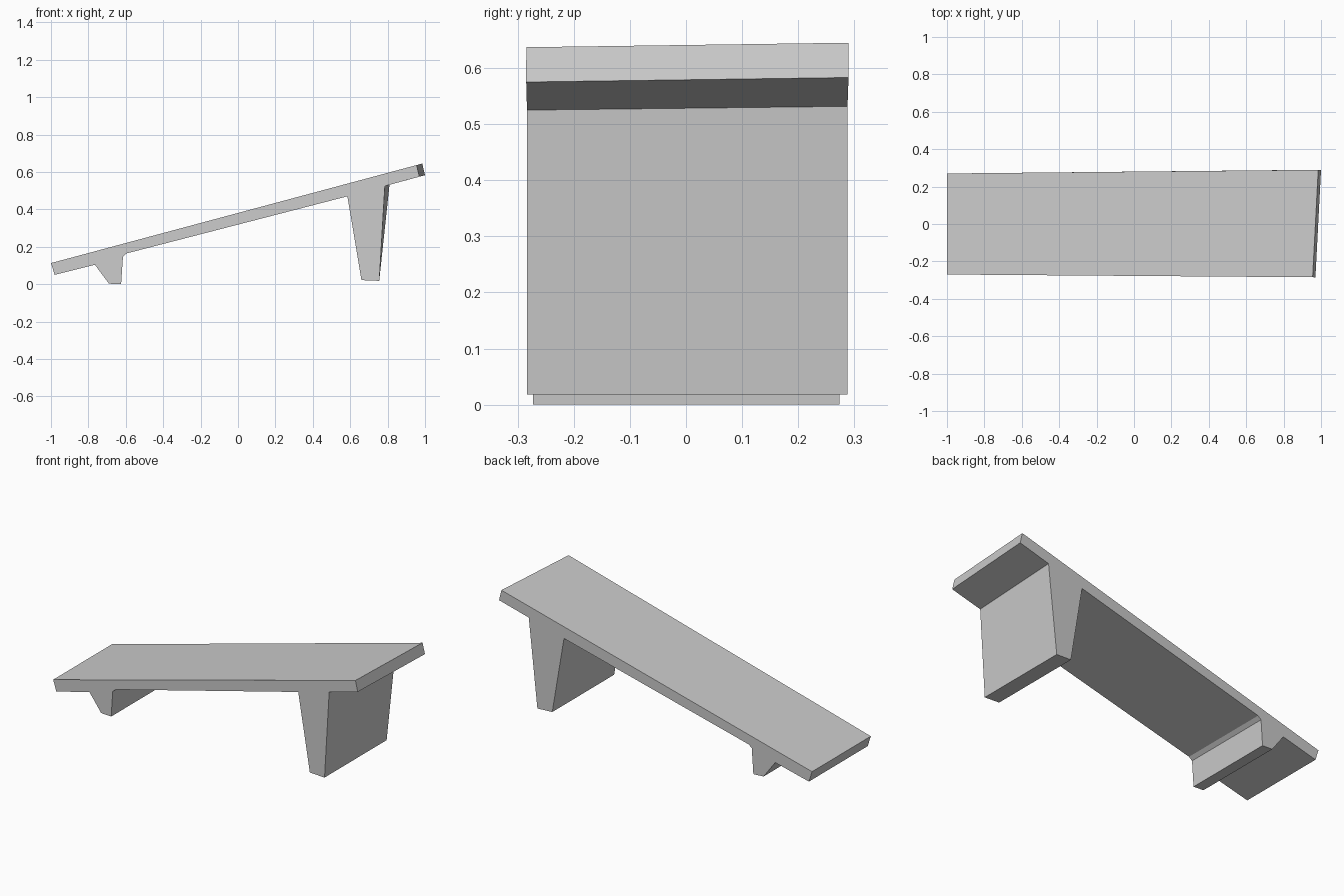
import bpy, bmesh

cube = bpy.data.objects.get("Cube")
if cube:
    bpy.data.objects.remove(cube, do_unlink=True)

grey = bpy.data.materials.new("plain grey")
grey.use_nodes = True
grey.diffuse_color = (0.6, 0.6, 0.6, 1)
grey.node_tree.nodes["Principled BSDF"].inputs["Base Color"].default_value = grey.diffuse_color

# Side outline: x, z, and how far the back edge slides along the slope
outline = [
    # low end and short foot
    (-1.0, 0.113, 0), (-0.98, 0.05, 0),
    (-0.765, 0.104, 0), (-0.69, 0.003, 0), (-0.625, 0.0, 0),
    (-0.615, 0.148, 0), (-0.595, 0.165, 0),
    # tall leg
    (0.585, 0.47, 0), (0.66, 0.022, 0), (0.755, 0.018, 0),
    (0.785, 0.525, 0.025),
    # skewed high end
    (0.97, 0.575, 0.03), (0.955, 0.637, 0.03),
]
SLOPE = 0.267


def front_y(x):
    return -0.27 - 0.0075 * (x + 1)


def back_y(x):
    return 0.27 + 0.01 * (x + 1)


# Sloped deck and both supports as one solid
bm = bmesh.new()
front = [bm.verts.new((x, front_y(x), z)) for x, z, s in outline]
back = [bm.verts.new((x + s, back_y(x), z + s * SLOPE)) for x, z, s in outline]
bm.faces.new(front)
bm.faces.new(back[::-1])
count = len(outline)
for i in range(count):
    j = (i + 1) % count
    bm.faces.new((front[i], back[i], back[j], front[j]))
bmesh.ops.recalc_face_normals(bm, faces=bm.faces)

mesh = bpy.data.meshes.new("sloped_deck_with_supports")
bm.to_mesh(mesh)
bm.free()
mesh.materials.append(grey)
deck = bpy.data.objects.new("sloped_deck_with_supports", mesh)
bpy.context.collection.objects.link(deck)
